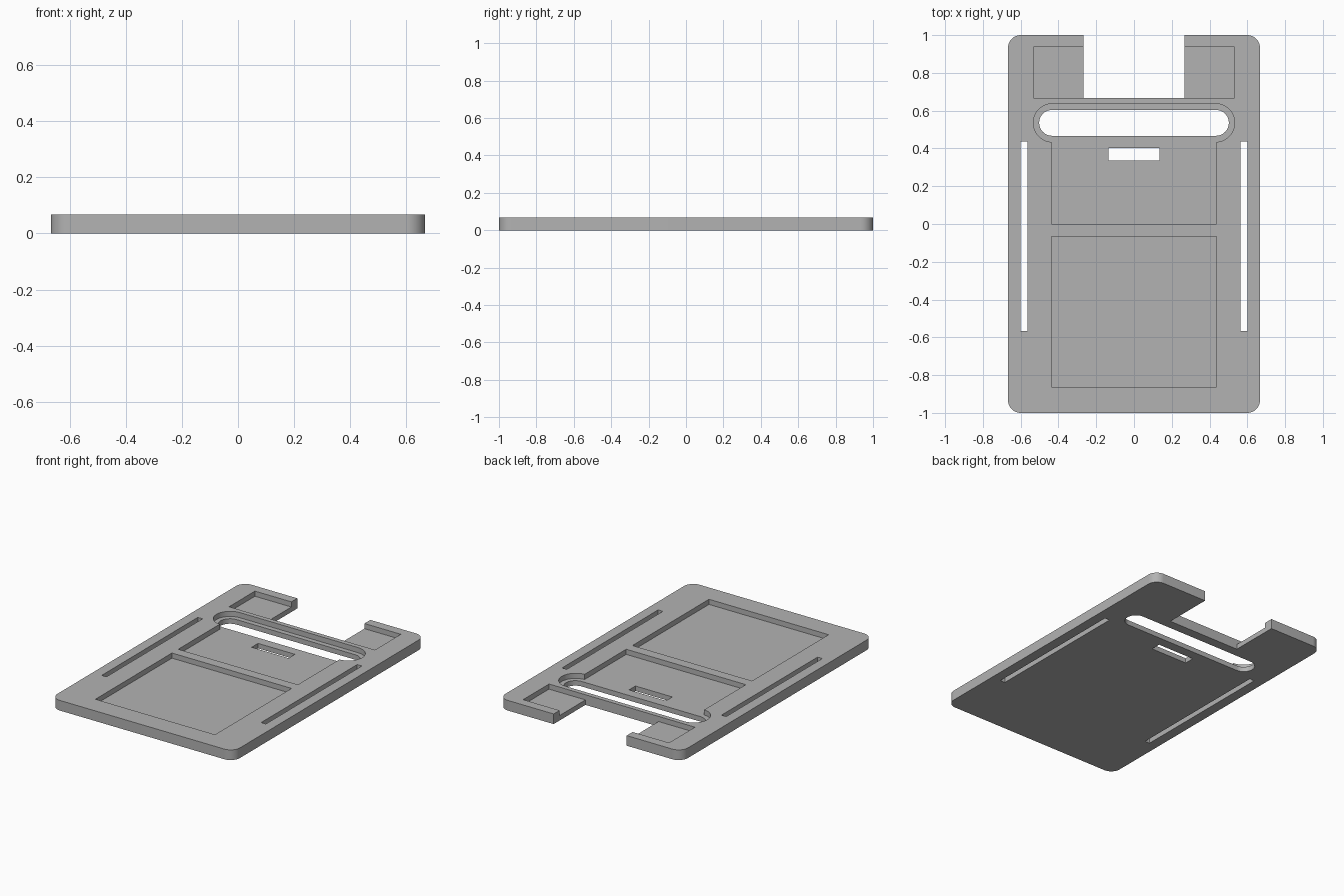
import bpy
import math

old = bpy.data.objects.get("Cube")
if old:
    bpy.data.objects.remove(old, do_unlink=True)

THICK = 0.067
FLOOR = 0.033      # height of the pocket floors
OVER = 0.05        # cutter overshoot

grey = bpy.data.materials.new("plain_grey")
grey.use_nodes = True
colour = (0.45, 0.45, 0.45, 1)
grey.diffuse_color = colour
bsdf = next(n for n in grey.node_tree.nodes if n.type == 'BSDF_PRINCIPLED')
bsdf.inputs["Base Color"].default_value = colour


def outline(x0, x1, y0, y1, radius=0, steps=12):
    """Counter-clockwise rectangle, with rounded corners if radius is set."""
    if not radius:
        return [(x0, y0), (x1, y0), (x1, y1), (x0, y1)]
    centres = [(x1 - radius, y1 - radius), (x0 + radius, y1 - radius),
               (x0 + radius, y0 + radius), (x1 - radius, y0 + radius)]
    points = []
    for quarter, (cx, cy) in enumerate(centres):
        for i in range(steps + 1):
            a = (quarter + i / steps) * math.pi / 2
            p = (cx + radius * math.cos(a), cy + radius * math.sin(a))
            if not points or math.dist(p, points[-1]) > 1e-5:
                points.append(p)
    if math.dist(points[0], points[-1]) < 1e-5:
        points.pop()
    return points


def prism(name, points, z0, z1):
    """Extrude an outline between two heights."""
    n = len(points)
    verts = [(x, y, z) for z in (z0, z1) for x, y in points]
    faces = [list(range(n))[::-1], list(range(n, 2 * n))]
    faces += [(i, (i + 1) % n, n + (i + 1) % n, n + i) for i in range(n)]
    mesh = bpy.data.meshes.new(name)
    mesh.from_pydata(verts, [], faces)
    mesh.materials.append(grey)
    obj = bpy.data.objects.new(name, mesh)
    bpy.context.collection.objects.link(obj)
    return obj


# Rounded card plate
plate = prism("card_plate", outline(-0.667, 0.667, -1, 1, 0.067), 0, THICK)

cuts = []


def cut(name, x0, x1, y0, y1, bottom, radius=0):
    cutter = prism(name, outline(x0, x1, y0, y1, radius), bottom, THICK + OVER)
    cutter.hide_render = True
    cuts.append(cutter)


# Shallow pockets
cut("lower_pocket", -0.437, 0.437, -0.864, -0.065, FLOOR)
cut("middle_pocket", -0.437, 0.437, 0, 0.5, FLOOR)
cut("oval_pocket", -0.533, 0.533, 0.434, 0.637, FLOOR, 0.1015)
cut("upper_pocket", -0.533, 0.533, 0.668, 0.938, FLOOR)

# Openings through the whole plate
cut("top_notch", -0.267, 0.267, 0.668, 1 + OVER, -OVER)
cut("oval_slot", -0.502, 0.502, 0.467, 0.604, -OVER, 0.0685)
cut("small_slot", -0.135, 0.135, 0.335, 0.402, -OVER)
cut("left_strap_slot", 0.565, 0.6, -0.566, 0.437, -OVER)
cut("right_strap_slot", -0.6, -0.565, -0.566, 0.437, -OVER)

for cutter in cuts:
    mod = plate.modifiers.new(cutter.name, 'BOOLEAN')
    mod.operation = 'DIFFERENCE'
    mod.solver = 'EXACT'
    mod.object = cutter

# Bake the cuts and remove the cutters
graph = bpy.context.evaluated_depsgraph_get()
result = bpy.data.meshes.new_from_object(plate.evaluated_get(graph))
plate.modifiers.clear()
plate.data = result
for cutter in cuts:
    bpy.data.objects.remove(cutter, do_unlink=True)

# Smooth rounded walls, sharp rims
bpy.ops.object.select_all(action='DESELECT')
plate.select_set(True)
bpy.context.view_layer.objects.active = plate
bpy.ops.object.shade_smooth_by_angle(angle=math.radians(30))
